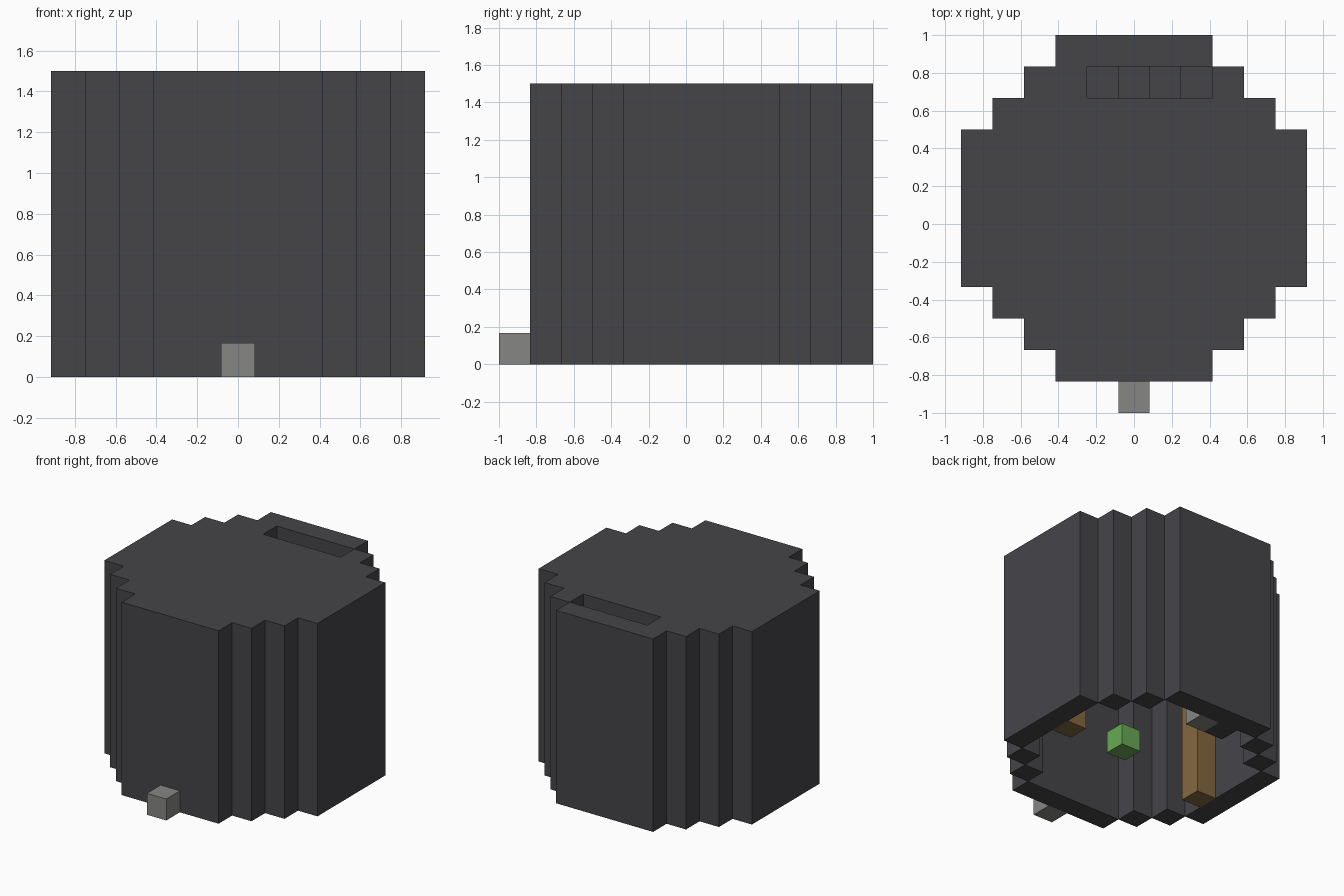
import bpy
import bmesh
from mathutils import Vector

if "Cube" in bpy.data.objects:
    bpy.data.objects.remove(bpy.data.objects["Cube"])

UNIT = 1 / 6      # edge of one block
ROOF = 8          # block layer of the roof


def material(name, color):
    mat = bpy.data.materials.new(name)
    mat.use_nodes = True
    mat.diffuse_color = (*color, 1)
    mat.node_tree.nodes["Principled BSDF"].inputs["Base Color"].default_value = (*color, 1)
    return mat


charcoal = material("charcoal", (0.06, 0.059, 0.066))
stone = material("stone grey", (0.24, 0.24, 0.23))
wood = material("wood brown", (0.23, 0.14, 0.05))
green = material("leaf green", (0.14, 0.40, 0.09))

AXES = [Vector((1, 0, 0)), Vector((0, 1, 0)), Vector((0, 0, 1))]


def block_part(name, cells, mat):
    """Skin a set of grid blocks, keeping only the exposed faces."""
    cells = set(cells)
    bm = bmesh.new()
    for cell in cells:
        center = Vector(cell) + Vector((0, 0.5, 0.5))
        for a in range(3):
            for sign in (1, -1):
                normal = AXES[a] * sign
                if tuple(int(c + n) for c, n in zip(cell, normal)) in cells:
                    continue
                u, v = AXES[(a + 1) % 3] * sign, AXES[(a + 2) % 3]
                corners = [-u - v, u - v, u + v, v - u]
                bm.faces.new([bm.verts.new((center + (normal + c) / 2) * UNIT)
                              for c in corners])
    bmesh.ops.remove_doubles(bm, verts=bm.verts, dist=0.001)
    # Merge the flat block faces into clean panels
    bmesh.ops.dissolve_limit(bm, angle_limit=0.01, verts=bm.verts, edges=bm.edges)
    mesh = bpy.data.meshes.new(name)
    bm.to_mesh(mesh)
    bm.free()
    mesh.materials.append(mat)
    obj = bpy.data.objects.new(name, mesh)
    bpy.context.collection.objects.link(obj)
    return obj


def in_round(i, j, radius):
    """Stepped circle of blocks."""
    return max(abs(i), abs(j)) <= radius and abs(i) + abs(j) <= radius + 2


# Stairs winding up along the wall to the roof opening, one layer per block
stair_path = [(4, 0), (4, 1), (4, 2), (3, 3), (2, 4), (1, 4), (0, 4), (-1, 4)]
stairs = [(i, j, k) for k, (i, j) in enumerate(stair_path)]
opening = stair_path[4:]

# Round wall, open below, and the roof with its stair opening
span = range(-5, 6)
disc = [(i, j) for i in span for j in span if in_round(i, j, 5)]
wall = [(i, j, k) for i, j in disc if not in_round(i, j, 4) for k in range(ROOF)]
roof = [(i, j, ROOF) for i, j in disc if (i, j) not in opening]
block_part("tower_shell", wall + roof, charcoal)

block_part("bottom_step", stairs[:1], wood)
for n, step in enumerate(stairs[1:], 1):
    block_part(f"stair_step_{n}", [step], charcoal)

# Furnishings on the ground
block_part("front_stone_block", [(0, -6, 0)], stone)
block_part("inner_stone_block", [(0, 4, 0)], stone)
block_part("inner_dark_block", [(-1, 4, 0)], charcoal)
block_part("green_block", [(1, 0, 0)], green)
block_part("wooden_post", [(-4, -1, k) for k in range(ROOF)], wood)
